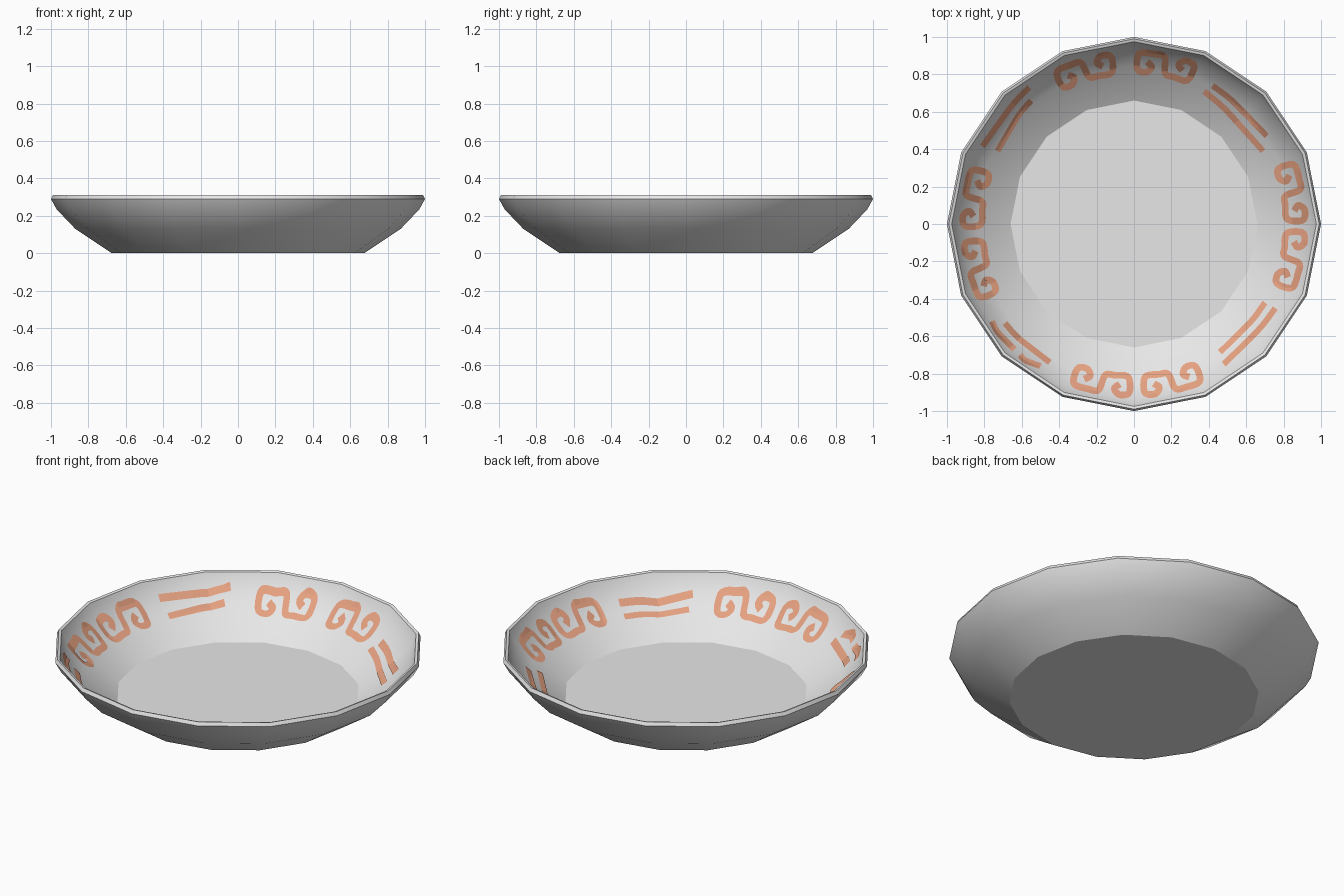
import bpy, bmesh, math
from mathutils import Vector

if "Cube" in bpy.data.objects:
    bpy.data.objects.remove(bpy.data.objects["Cube"])

SIDES = 16
SEG = 2 * math.pi / SIDES
OUTER = [(0.675, 0.0), (0.87, 0.13), (0.97, 0.235), (1.0, 0.29), (0.99, 0.31)]
INNER = [(0.66, 0.03), (0.85, 0.145), (0.945, 0.24), (0.975, 0.305)]


def material(name, rgb):
    m = bpy.data.materials.new(name)
    m.diffuse_color = (*rgb, 1)
    m.use_nodes = True
    m.node_tree.nodes["Principled BSDF"].inputs["Base Color"].default_value = m.diffuse_color
    return m


white = material("pale glaze", (0.80, 0.80, 0.80))
orange = material("orange paint", (0.80, 0.36, 0.22))


def make_object(name, bm, mat):
    me = bpy.data.meshes.new(name)
    bm.to_mesh(me)
    bm.free()
    me.materials.append(mat)
    ob = bpy.data.objects.new(name, me)
    bpy.context.collection.objects.link(ob)
    return ob


# Bowl: sixteen-sided turned shell with a flat foot and flat floor
bm = bmesh.new()
rings = []
for r, z in OUTER + INNER[::-1]:
    rings.append([bm.verts.new((r * math.cos(i * SEG), r * math.sin(i * SEG), z))
                  for i in range(SIDES)])
for a, b in zip(rings, rings[1:]):
    for i in range(SIDES):
        j = (i + 1) % SIDES
        bm.faces.new((a[i], a[j], b[j], b[i]))
bm.faces.new(rings[0][::-1])
bm.faces.new(rings[-1])
bowl = make_object("bowl", bm, white)
bpy.context.view_layer.objects.active = bowl
bowl.select_set(True)
bpy.ops.object.shade_smooth_by_angle(angle=math.radians(25))


def on_wall(p, lift=0.004):
    """Drop a plan point onto the faceted inner wall, slightly raised."""
    a = math.atan2(p.y, p.x) % SEG - SEG / 2
    r = p.length * math.cos(a) / math.cos(SEG / 2)
    for (r0, z0), (r1, z1) in zip(INNER, INNER[1:]):
        if r <= r1:
            break
    return Vector((p.x, p.y, z0 + (z1 - z0) * (r - r0) / (r1 - r0) + lift))


def smooth_path(pts, n=6):
    """Catmull-Rom curve through the points."""
    q = [pts[0] * 2 - pts[1]] + pts + [pts[-1] * 2 - pts[-2]]
    out = []
    for a, b, c, d in zip(q, q[1:], q[2:], q[3:]):
        for k in range(n):
            t = k / n
            out.append(0.5 * (2 * b + (c - a) * t + (2 * a - 5 * b + 4 * c - d) * t * t
                              + (3 * b - a - 3 * c + d) * t ** 3))
    return out + [pts[-1]]


def brush_stroke(bm, pts, width):
    path = smooth_path(pts)
    pairs = []
    for i, p in enumerate(path):
        d = (path[min(i + 1, len(path) - 1)] - path[max(i - 1, 0)]).normalized()
        side = Vector((-d.y, d.x)) * width / 2
        pairs.append([bm.verts.new(on_wall(p + s * side)) for s in (-1, 0, 1)])
    for a, b in zip(pairs, pairs[1:]):
        for k in (0, 1):
            bm.faces.new((a[k], b[k], b[k + 1], a[k + 1]))
    bmesh.ops.recalc_face_normals(bm, faces=bm.faces)
    for f in bm.faces:
        f.normal_update()
        if f.normal.z < 0:
            f.normal_flip()


# Scrolls: one half curl, repeated point-symmetrically into an S
half = [(-0.62, 0.1), (-0.45, -0.35), (-0.62, -0.9), (-0.93, -0.75), (-0.97, 0.2),
        (-0.85, 0.9), (-0.4, 0.9), (-0.06, 0.75)]
motif = half + [(-t, -s) for t, s in half[::-1]]
# plan centre x, y and winding of each scroll
scrolls = [(-0.26, 0.82, 1), (0.165, 0.845, 1), (0.84, 0.165, 1), (0.84, -0.19, -1),
           (-0.17, -0.84, -1), (0.20, -0.835, 1), (-0.875, 0.14, -1), (-0.85, -0.245, 1)]
bm = bmesh.new()
for cx, cy, wind in scrolls:
    ang = math.atan2(cy, cx)
    pts = []
    for t, s in motif:
        a = ang - 0.18 * t * wind
        r = 0.865 + 0.056 * s
        pts.append(Vector((r * math.cos(a), r * math.sin(a))))
    brush_stroke(bm, pts, 0.036)
make_object("painted_scrolls", bm, orange)

# Painted bars: pairs of slightly wavy strokes between the scrolls
bars = [(0.42, 0.74, 0.71, 0.47), (0.375, 0.71, 0.69, 0.39),
        (-0.56, 0.73, -0.81, 0.415), (-0.55, 0.66, -0.73, 0.39),
        (0.70, -0.42, 0.46, -0.685), (0.755, -0.45, 0.48, -0.75),
        (-0.69, -0.53, -0.45, -0.74), (-0.76, -0.52, -0.64, -0.67),
        (-0.61, -0.70, -0.50, -0.76)]
bm = bmesh.new()
for x0, y0, x1, y1 in bars:
    a, b = Vector((x0, y0)), Vector((x1, y1))
    mid = (a + b) / 2
    bow = mid.normalized() * 0.012
    brush_stroke(bm, [a, a.lerp(b, 0.3) + bow, a.lerp(b, 0.65) + bow * 0.6, b], 0.032)
make_object("painted_bars", bm, orange)
